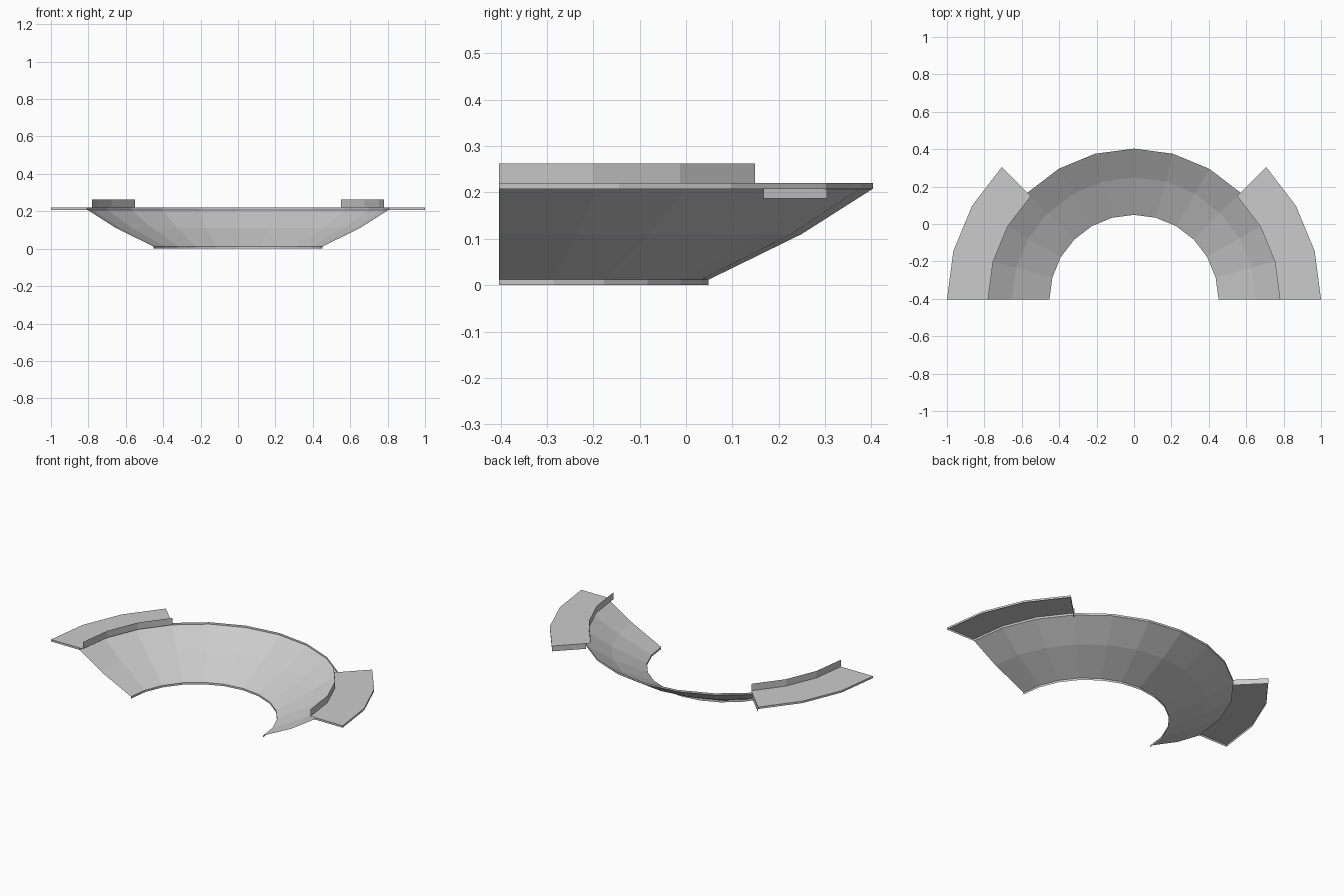
import bpy, bmesh, math

cube = bpy.data.objects.get("Cube")
if cube:
    bpy.data.objects.remove(cube, do_unlink=True)

grey = bpy.data.materials.new("light_grey")
grey.use_nodes = True
COLOUR = (0.6, 0.6, 0.6, 1)
grey.diffuse_color = COLOUR
grey.node_tree.nodes["Principled BSDF"].inputs["Base Color"].default_value = COLOUR

CENTRE_Y = -0.403
STEP = 15          # degrees per facet
RIM_Z = 0.22       # top of the rim
LIP_Z = 0.208      # underside of the rim


def point(radius, z, degrees):
    a = math.radians(degrees)
    return (radius * math.cos(a), CENTRE_Y + radius * math.sin(a), z)


def finish(name, bm):
    mesh = bpy.data.meshes.new(name)
    bm.to_mesh(mesh)
    bm.free()
    mesh.materials.append(grey)
    obj = bpy.data.objects.new(name, mesh)
    bpy.context.collection.objects.link(obj)
    return obj


def sweep(name, profile, start, end):
    """Turn a (radius, z) profile about the centre in flat facets."""
    bm = bmesh.new()
    rows = [[bm.verts.new(point(r, z, a)) for r, z in profile]
            for a in range(start, end + 1, STEP)]
    for row, nxt in zip(rows, rows[1:]):
        for i in range(len(profile) - 1):
            bm.faces.new((row[i], nxt[i], nxt[i + 1], row[i + 1]))
    return finish(name, bm)


def end_plate(name, inner, outer, low, high, degrees):
    """Upright radial plate closing the end of a flange."""
    bm = bmesh.new()
    corners = ((inner, low), (outer, low), (outer, high), (inner, high))
    bm.faces.new([bm.verts.new(point(r, z, degrees)) for r, z in corners])
    return finish(name, bm)


# Half bowl: base ring, two sloping bands and upright rim
sweep("base_ring", [(0.452, 0), (0.452, 0.012)], 0, 180)
sweep("bowl", [(0.452, 0.012), (0.652, 0.11), (0.806, LIP_Z)], 0, 180)
sweep("bowl_rim", [(0.806, LIP_Z), (0.806, RIM_Z)], 0, 180)

# Side flanges with their upright walls and end plates
for side, start, front, back in (("left", 0, 0, 45), ("right", 135, 180, 135)):
    sweep(side + "_flange", [(0.78, RIM_Z), (1.0, RIM_Z), (1.0, LIP_Z)], start, start + 45)
    sweep(side + "_wall", [(0.78, RIM_Z), (0.78, 0.263)], start, start + 45)
    end_plate(side + "_front_plate", 0.806, 1.0, LIP_Z, RIM_Z, front)
    end_plate(side + "_back_plate", 0.806, 1.0, 0.187, RIM_Z, back)
